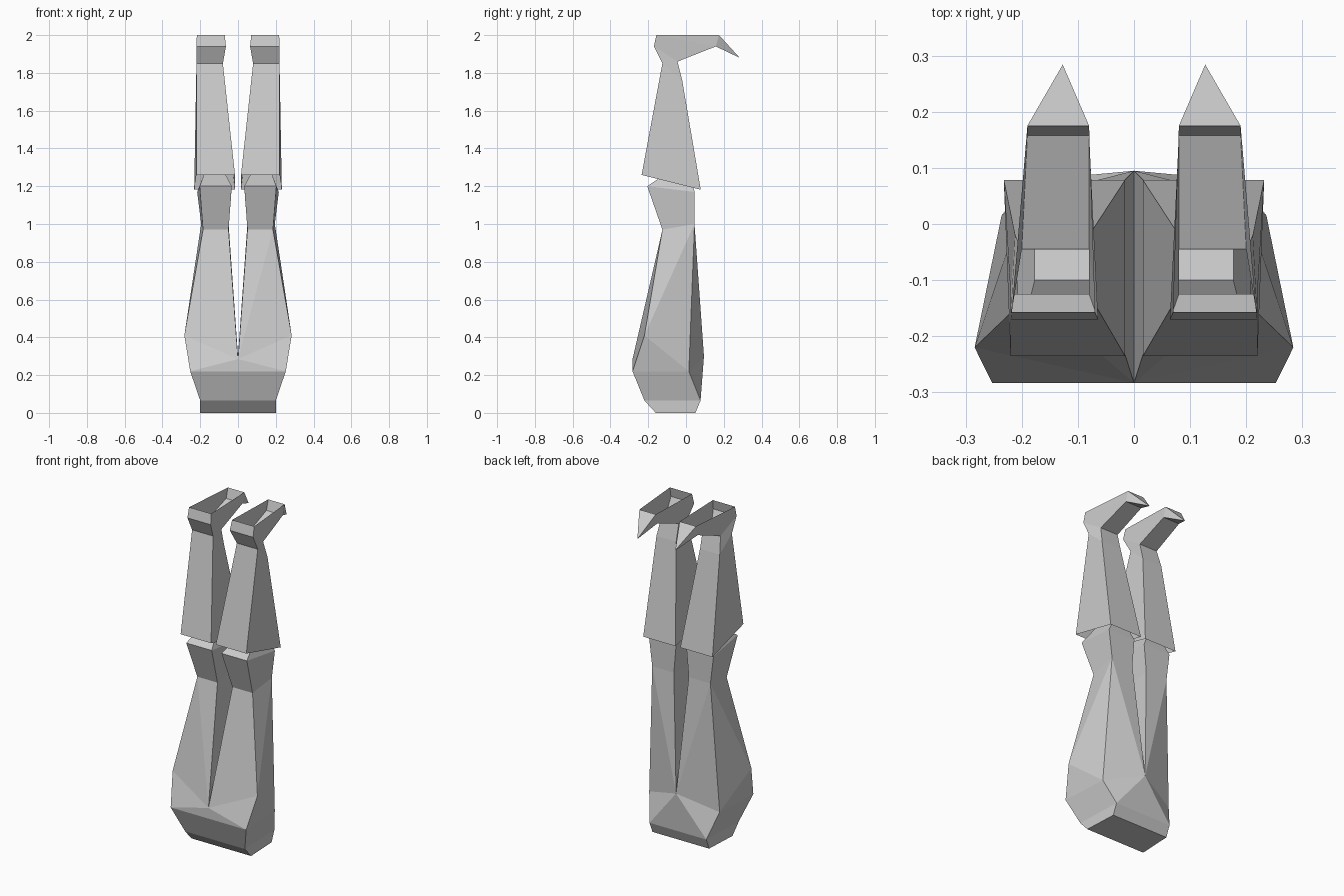
import bpy
import bmesh

if "Cube" in bpy.data.objects:
    bpy.data.objects.remove(bpy.data.objects["Cube"])


def finish(name, bm):
    """Clean the right half, make it an object and mirror it across x = 0."""
    bmesh.ops.remove_doubles(bm, verts=bm.verts, dist=0.0005)
    bmesh.ops.recalc_face_normals(bm, faces=bm.faces)
    mesh = bpy.data.meshes.new(name)
    bm.to_mesh(mesh)
    bm.free()
    obj = bpy.data.objects.new(name, mesh)
    bpy.context.collection.objects.link(obj)
    mod = obj.modifiers.new("mirror", 'MIRROR')
    mod.use_clip = True
    return obj


def ring(front, back):
    """Four corners from (inner x, outer x, y, z) of the front and back edges."""
    fi, fo, fy, fz = front
    bi, bo, by, bz = back
    return [(fo, fy, fz), (fi, fy, fz), (bi, by, bz), (bo, by, bz)]


def loft(bm, rings, cap_end=False):
    loops = [[bm.verts.new(p) for p in r] for r in rings]
    for a, b in zip(loops, loops[1:]):
        for i in range(4):
            j = (i + 1) % 4
            bm.faces.new((a[i], a[j], b[j], b[i]))
    if cap_end:
        bm.faces.new(loops[-1])


# Narrowest section above the knee, shared by thigh and knee
knee = ring((0.05, 0.185, -0.125, 0.97), (0.05, 0.195, 0.045, 1.0))

# Hips and thighs: lower case points lie on the centre line
pts = {
    "b0": (0, -0.16, 0), "b1": (0, 0.05, 0),
    "B0": (0.2, -0.16, 0), "B1": (0.19, 0.05, 0),
    "c0": (0, -0.22, 0.065), "c1": (0, 0.077, 0.065),
    "C0": (0.2, -0.22, 0.065), "C1": (0.19, 0.077, 0.065),
    "d0": (0, -0.283, 0.22), "D0": (0.253, -0.283, 0.22),
    "D1": (0.236, 0.015, 0.22), "E": (0.284, -0.22, 0.41),
    "f": (0, -0.283, 0.285), "g": (0, 0.095, 0.3),
}
pts.update({f"K{i}": p for i, p in enumerate(knee)})
faces = ("b0 b1 B1 B0", "b0 B0 C0 c0", "c0 C0 D0 d0", "d0 D0 f", "B0 B1 C1 C0",
         "C0 C1 D1 D0", "D0 D1 E", "E D1 K3", "E K3 K0", "D0 E f", "f E K0",
         "f K0 K1", "f K1 K2 g", "D1 g K3", "g K2 K3", "C1 g D1", "c1 C1 g",
         "b1 c1 C1 B1")
bm = bmesh.new()
v = {k: bm.verts.new(p) for k, p in pts.items()}
for f in faces:
    bm.faces.new([v[k] for k in f.split()])
finish("hips_and_thighs", bm)

# Knees, closed inside the boot openings
bm = bmesh.new()
loft(bm, [knee,
          ring((0.033, 0.203, -0.205, 1.2), (0.035, 0.216, 0.045, 1.17)),
          ring((0.07, 0.177, -0.1, 1.27), (0.07, 0.177, 0.03, 1.24))], cap_end=True)
finish("knees", bm)

# Boots: flared shaft, ankle, heel and foot, open at cuff and sole
heel_top = (0.07, 0.218, -0.157, 2.0)
toe_low = (0.08, 0.19, 0.158, 1.94)
toe_top = (0.08, 0.19, 0.175, 2.0)
bm = bmesh.new()
loft(bm, [ring((0.016, 0.22, -0.235, 1.26), (0.016, 0.232, 0.078, 1.182)),
          ring((0.08, 0.22, -0.125, 1.85), (0.08, 0.212, -0.02, 1.76)),
          ring((0.064, 0.22, -0.17, 1.94), (0.08, 0.2, -0.045, 1.86)),
          ring(heel_top, toe_low),
          ring(heel_top, toe_top)])
finish("boots", bm)

# Pointed toes
bm = bmesh.new()
base = [bm.verts.new(p) for p in ring(toe_low, toe_top)]
tip = bm.verts.new((0.127, 0.284, 1.88))
for i in range(4):
    bm.faces.new((base[i], base[(i + 1) % 4], tip))
finish("boot_toes", bm)
